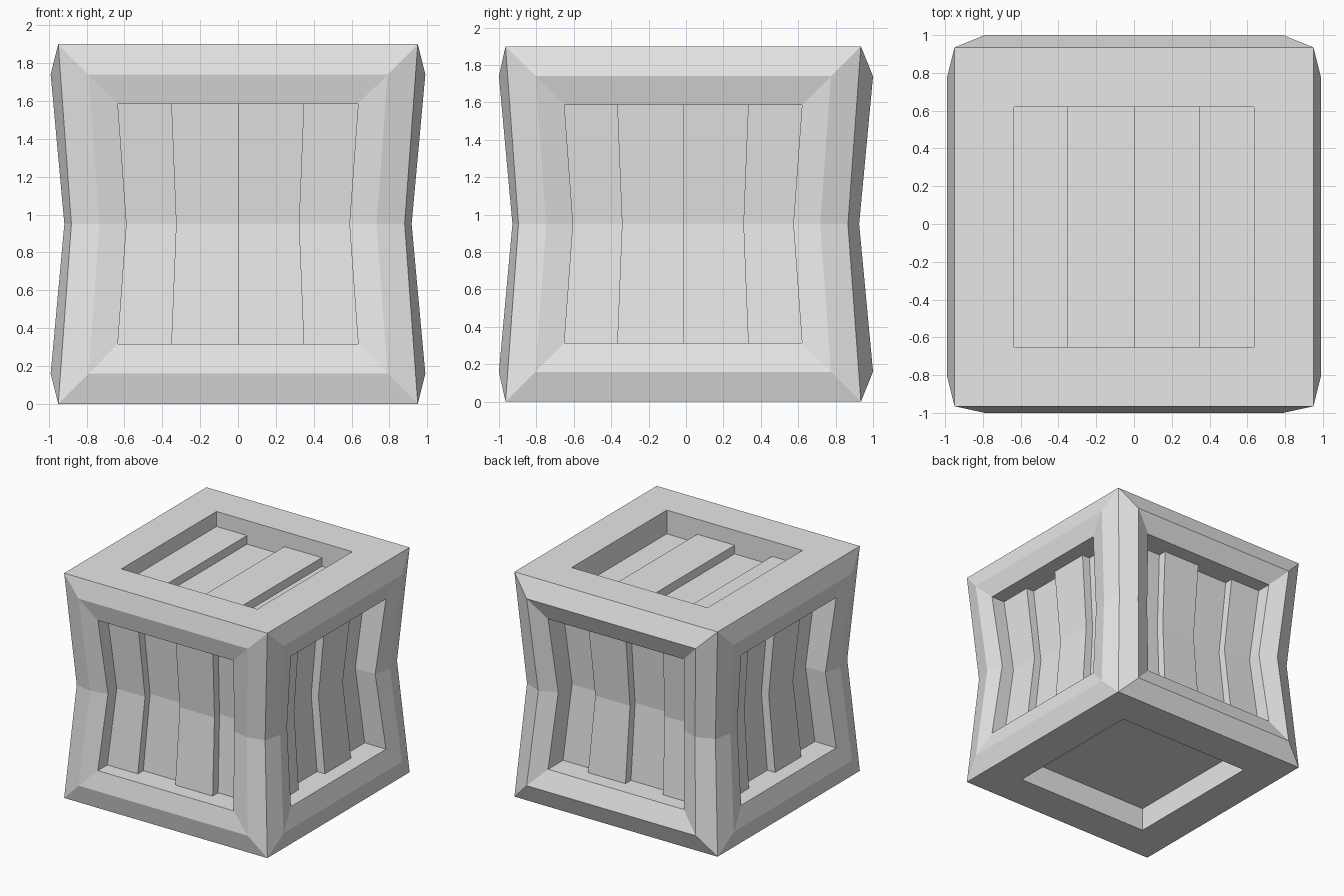
import bpy, bmesh
from mathutils import Vector

cube = bpy.data.objects.get("Cube")
if cube:
    bpy.data.objects.remove(cube, do_unlink=True)

HALF, RIDGE, OPENING = 0.95, 0.79, 0.635   # half sizes of the frame rings
FLOOR, RAISED = 0.75, 0.823                # low and raised plank levels
PINCH = 0.927                              # waist at mid height
CENTRE = Vector((0, -0.015, HALF))

grey = bpy.data.materials.new("light_grey")
grey.use_nodes = True
grey.diffuse_color = (0.8, 0.8, 0.8, 1)
grey.node_tree.nodes["Principled BSDF"].inputs["Base Color"].default_value = (0.8, 0.8, 0.8, 1)

X, Y, Z = Vector((1, 0, 0)), Vector((0, 1, 0)), Vector((0, 0, 1))
HIGH_FIRST = [RAISED, FLOOR, RAISED, FLOOR]
LOW_FIRST = HIGH_FIRST[::-1]
FLAT = [FLOOR] * 4

# name, rightward axis, upward axis, outward axis, ridge bulge, plank levels
SIDES = [
    ("front", X, Z, -Y, 0.035, HIGH_FIRST),
    ("right", Y, Z, X, 0.04, HIGH_FIRST),
    ("back", -X, Z, Y, 0.065, LOW_FIRST),
    ("left", -Y, Z, -X, 0.04, HIGH_FIRST),
    ("top", X, Y, Z, 0, HIGH_FIRST),
    ("bottom", X, -Y, -Z, 0, FLAT),
]


def place(side, u, v, w):
    """Point on a side; the waist of the upright sides is pulled in."""
    _, right, up, out, _, _ = side
    k = PINCH if up == Z and v == 0 else 1
    return CENTRE + right * u * k + up * v + out * w * k


def ring(bm, side, h, w):
    outline = [(-h, -h), (h, -h), (h, 0), (h, h), (-h, h), (-h, 0)]
    return [bm.verts.new(place(side, u, v, w)) for u, v in outline]


def finish(bm, name):
    bmesh.ops.remove_doubles(bm, verts=bm.verts, dist=0.0005)
    mesh = bpy.data.meshes.new(name)
    bm.to_mesh(mesh)
    bm.free()
    mesh.materials.append(grey)
    obj = bpy.data.objects.new(name, mesh)
    bpy.context.collection.objects.link(obj)
    return obj


# Frame: nested rings bridged on every side, down to the recess floor
bm = bmesh.new()
for side in SIDES:
    steps = [(HALF, HALF), (RIDGE, HALF + side[4]), (OPENING, HALF), (OPENING, FLOOR)]
    if side[4] == 0:
        del steps[1]
    rings = [ring(bm, side, h, w) for h, w in steps]
    for a, b in zip(rings, rings[1:]):
        for i in range(6):
            j = (i + 1) % 6
            bm.faces.new((a[i], a[j], b[j], b[i]))
finish(bm, "crate_frame")

# Planks: a stepped sheet filling each recess
EDGES = [-OPENING, -0.35, 0, 0.35, OPENING]
for side in SIDES:
    bm = bmesh.new()
    profile = []
    for i, level in enumerate(side[5]):
        profile += [(EDGES[i], level), (EDGES[i + 1], level)]
    rows = [[bm.verts.new(place(side, u, v, w)) for u, w in profile]
            for v in (-OPENING, 0, OPENING)]
    for low, high in zip(rows, rows[1:]):
        for i in range(len(profile) - 1):
            if profile[i] != profile[i + 1]:
                bm.faces.new((low[i], low[i + 1], high[i + 1], high[i]))
    finish(bm, side[0] + ("_panel" if side[5] is FLAT else "_planks"))
